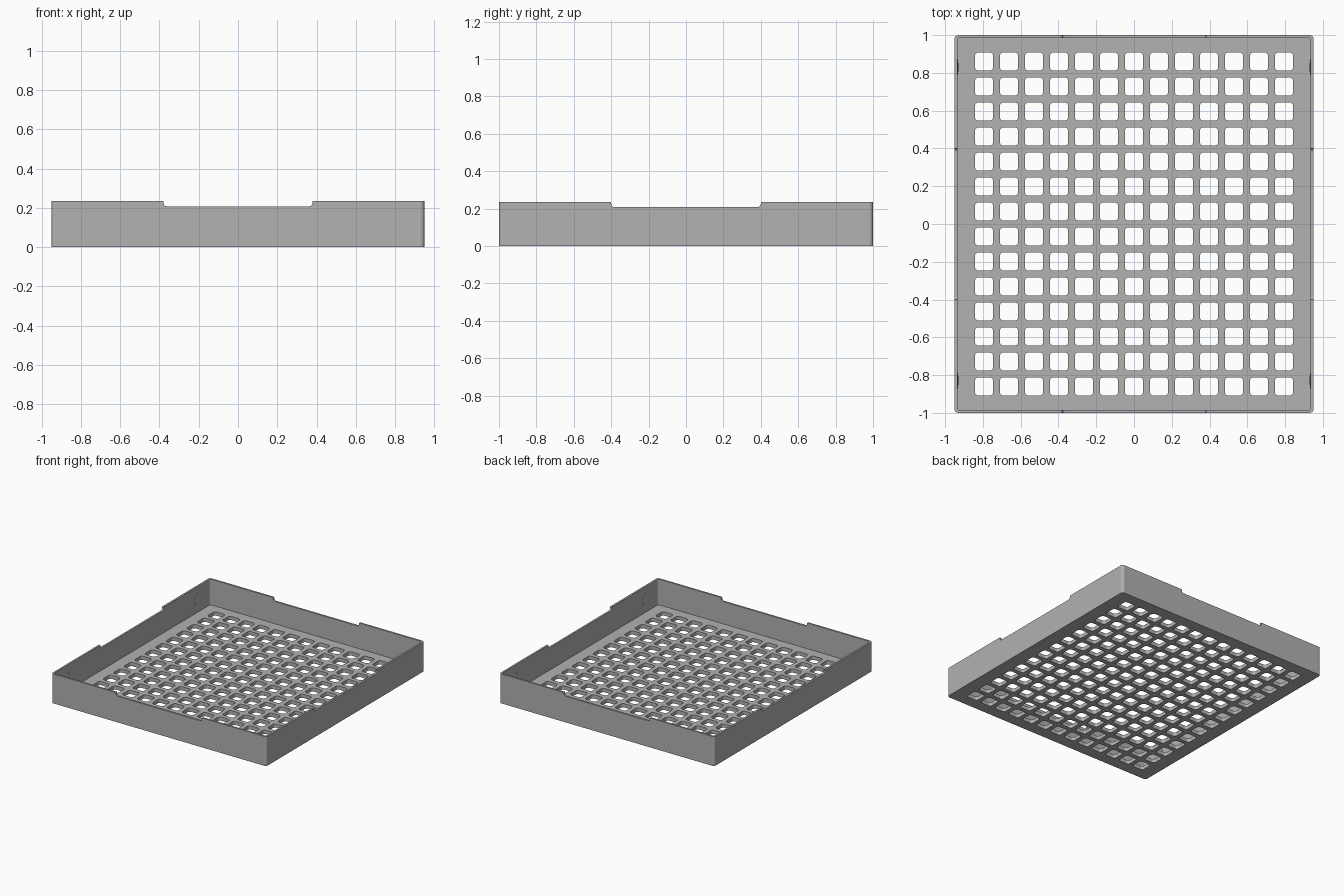
import bpy, bmesh
from math import sin, cos, pi

cube = bpy.data.objects.get("Cube")
if cube:
    bpy.data.objects.remove(cube, do_unlink=True)

HALF_X, HALF_Y, HEIGHT = 0.95, 1.0, 0.235
WALL, FLOOR = 0.015, 0.03
COLS, ROWS, PITCH, HOLE = 13, 14, 0.1323, 0.097

grey = bpy.data.materials.new("mid grey")
grey.use_nodes = True
grey.diffuse_color = (0.445, 0.445, 0.445, 1)
grey.node_tree.nodes["Principled BSDF"].inputs["Base Color"].default_value = grey.diffuse_color


def rounded_rect(hx, hy, r, steps=5):
    """Counter-clockwise outline of a rectangle with rounded corners."""
    pts = []
    for quarter, (sx, sy) in enumerate(((1, 1), (-1, 1), (-1, -1), (1, -1))):
        for i in range(steps + 1):
            a = (quarter + i / steps) * pi / 2
            pts.append((sx * (hx - r) + r * cos(a), sy * (hy - r) + r * sin(a)))
    return pts


def add_prism(bm, outline, low, high, place=lambda u, v, w: (u, v, w)):
    """Closed prism over an outline; place() maps its axes to the model's."""
    bottom = [bm.verts.new(place(u, v, low)) for u, v in outline]
    top = [bm.verts.new(place(u, v, high)) for u, v in outline]
    faces = [bm.faces.new(bottom[::-1]), bm.faces.new(top)]
    n = len(outline)
    for i in range(n):
        j = (i + 1) % n
        faces.append(bm.faces.new((bottom[i], bottom[j], top[j], top[i])))
    bmesh.ops.recalc_face_normals(bm, faces=faces)


def make_object(name, bm):
    mesh = bpy.data.meshes.new(name)
    bm.to_mesh(mesh)
    bm.free()
    mesh.materials.append(grey)
    obj = bpy.data.objects.new(name, mesh)
    bpy.context.collection.objects.link(obj)
    return obj


def cut(target, name, bm):
    """Subtract a temporary solid from the target."""
    cutter = make_object(name, bm)
    cutter.hide_render = True
    mod = target.modifiers.new(name, 'BOOLEAN')
    mod.operation, mod.solver, mod.object = 'DIFFERENCE', 'EXACT', cutter
    bpy.context.view_layer.objects.active = target
    bpy.ops.object.modifier_apply(modifier=name)
    bpy.data.objects.remove(cutter, do_unlink=True)


# Solid block with rounded upright corners
bm = bmesh.new()
add_prism(bm, rounded_rect(HALF_X, HALF_Y, 0.02), 0, HEIGHT)
tray = make_object("tray", bm)

# Hollow interior
bm = bmesh.new()
add_prism(bm, rounded_rect(HALF_X - WALL, HALF_Y - WALL, 0.012), FLOOR, HEIGHT + 0.1)
cut(tray, "interior_cutter", bm)

# Shallow finger notches in all four rims, with rounded lower corners
along_y = lambda u, v, w: (u, w, v + HEIGHT)
along_x = lambda u, v, w: (w, u, v + HEIGHT)
for name, half, reach, place in (("front_back_notch_cutter", 0.38, 1.2, along_y),
                                 ("side_notch_cutter", 0.40, 1.2, along_x)):
    bm = bmesh.new()
    add_prism(bm, rounded_rect(half, 0.027, 0.018), -reach, reach, place)
    cut(tray, name, bm)

# Grid of rounded square drain holes through the floor
bm = bmesh.new()
for col in range(COLS):
    for row in range(ROWS):
        cx = (col - (COLS - 1) / 2) * PITCH
        cy = (row - (ROWS - 1) / 2) * PITCH
        add_prism(bm, [(cx + u, cy + v) for u, v in rounded_rect(HOLE / 2, HOLE / 2, 0.02)],
                  -0.05, 0.1)
cut(tray, "hole_cutter", bm)

# Low domed locating bumps on the inner side walls
for sx, side in ((1, "left"), (-1, "right")):
    for sy, end in ((1, "back"), (-1, "front")):
        bm = bmesh.new()
        bmesh.ops.create_uvsphere(bm, u_segments=20, v_segments=12, radius=0.045)
        for v in bm.verts:
            v.co.x = v.co.x * 0.12 + sx * (HALF_X - WALL)
            v.co.y += sy * 0.83
            v.co.z += 0.13
        bump = make_object(f"{end}_{side}_bump", bm)
        for poly in bump.data.polygons:
            poly.use_smooth = True
